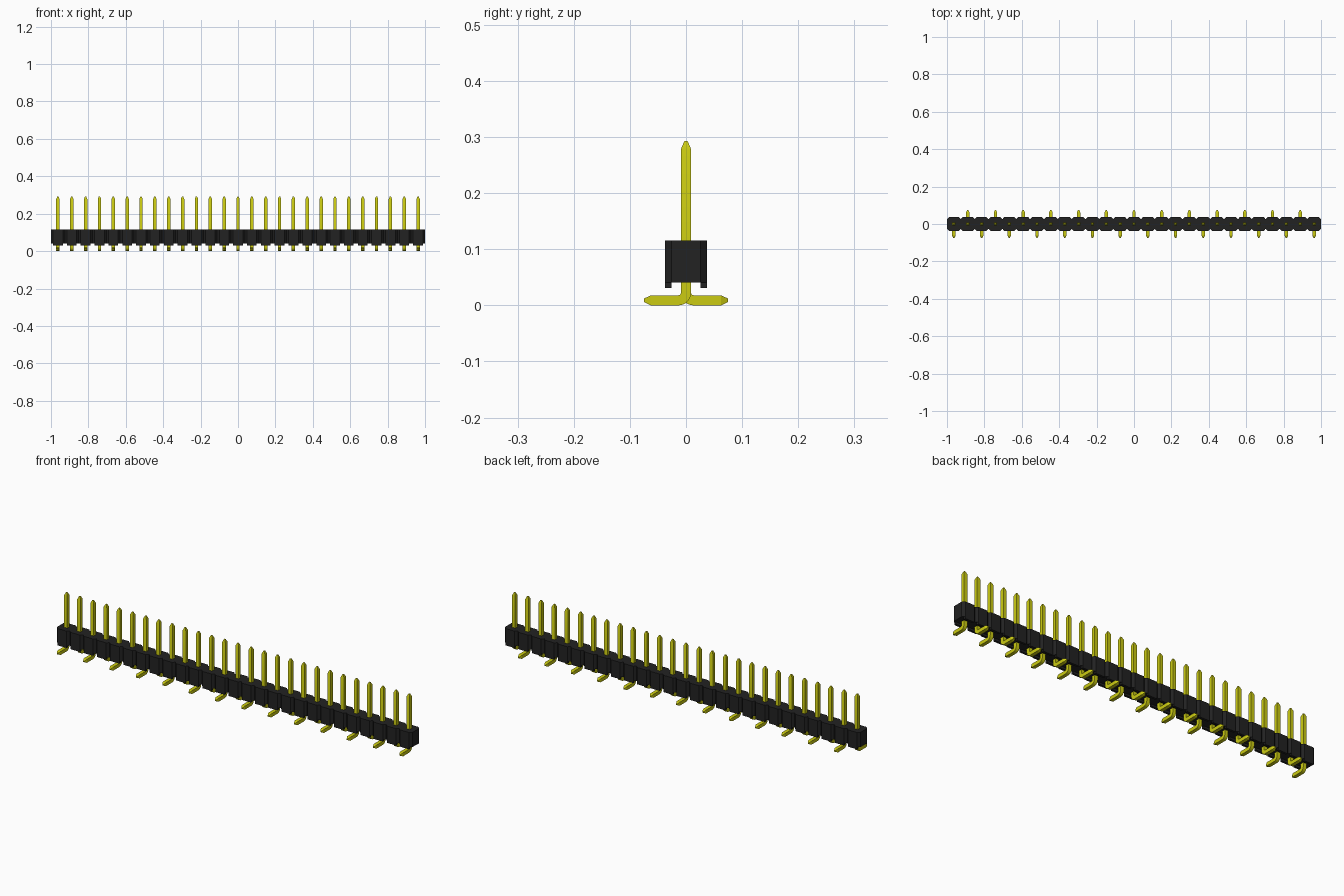
import bpy, bmesh, math
from mathutils import Vector

cube = bpy.data.objects.get("Cube")
if cube:
    bpy.data.objects.remove(cube, do_unlink=True)

COUNT = 27
PITCH = 2 / COUNT
HALF_Y, FLAT = 0.0375, 0.026       # body half depth, half width of octagon flats
BASE, TOP, FOOT = 0.041, 0.116, 0.0305
PIN, TIP = 0.009, 0.003            # pin and tip half widths
BEND = 0.0135                      # centreline bend radius
centres = [-1 + PITCH * (i + 0.5) for i in range(COUNT)]


def material(name, colour):
    m = bpy.data.materials.new(name)
    m.use_nodes = True
    m.diffuse_color = (*colour, 1)
    m.node_tree.nodes["Principled BSDF"].inputs["Base Color"].default_value = (*colour, 1)
    return m


def finish(bm, name, mat):
    bmesh.ops.recalc_face_normals(bm, faces=bm.faces)
    mesh = bpy.data.meshes.new(name)
    bm.to_mesh(mesh)
    bm.free()
    mesh.materials.append(mat)
    obj = bpy.data.objects.new(name, mesh)
    bpy.context.collection.objects.link(obj)
    return obj


def prism(bm, outline, low, high):
    face = bm.faces.new([bm.verts.new((x, y, low)) for x, y in outline])
    new = bmesh.ops.extrude_face_region(bm, geom=[face], use_keep_orig=True)["geom"]
    verts = [v for v in new if isinstance(v, bmesh.types.BMVert)]
    bmesh.ops.translate(bm, verts=verts, vec=(0, 0, high - low))


black = material("black plastic", (0.016, 0.016, 0.016))
gold = material("yellow metal", (0.6, 0.6, 0.006))

# Housing: a strip of octagons sharing their narrow sides
front = [(-1, -FLAT)]
for x in centres:
    front += [(x - FLAT, -HALF_Y), (x + FLAT, -HALF_Y), (x + PITCH / 2, -FLAT)]
bm = bmesh.new()
prism(bm, front + [(x, -y) for x, y in reversed(front)], BASE, TOP)
finish(bm, "housing", black)

# Standoff pads under the front and back edges
bm = bmesh.new()
for x in centres:
    for side in (-1, 1):
        pad = [(x - FLAT, side * FLAT), (x + FLAT, side * FLAT),
               (x + FLAT, side * HALF_Y), (x - FLAT, side * HALF_Y)]
        prism(bm, pad, FOOT, BASE)
finish(bm, "standoff_pads", black)

# Pin path: (y, z, turn angle, half width), from top tip round the bend to the foot tip
path = [(0, 0.2925, 0, TIP), (0, 0.2785, 0, PIN)]
for i in range(7):
    a = math.pi / 2 * i / 6
    path.append((BEND * (1 - math.cos(a)), PIN + BEND * (1 - math.sin(a)), a, PIN))
path += [(0.0625, PIN, math.pi / 2, PIN), (0.075, PIN, math.pi / 2, TIP)]


def pin_mesh(bm, x, side):
    rings = []
    for y, z, a, h in path:
        across = Vector((0, math.cos(a), math.sin(a))) * h
        ring = []
        for u, v in ((-1, -1), (1, -1), (1, 1), (-1, 1)):
            p = Vector((x + u * h, y, z)) + across * v
            p.y *= side
            ring.append(bm.verts.new(p))
        rings.append(ring)
    for a, b in zip(rings, rings[1:]):
        for i in range(4):
            j = (i + 1) % 4
            bm.faces.new((a[i], a[j], b[j], b[i]))
    bm.faces.new(rings[0])
    bm.faces.new(rings[-1])


# Pins, with feet alternating between front and back
for name, start, side in (("front_pins", 0, -1), ("back_pins", 1, 1)):
    bm = bmesh.new()
    for x in centres[start::2]:
        pin_mesh(bm, x, side)
    obj = finish(bm, name, gold)
    bpy.ops.object.select_all(action="DESELECT")
    obj.select_set(True)
    bpy.context.view_layer.objects.active = obj
    bpy.ops.object.shade_smooth_by_angle(angle=math.radians(25))
